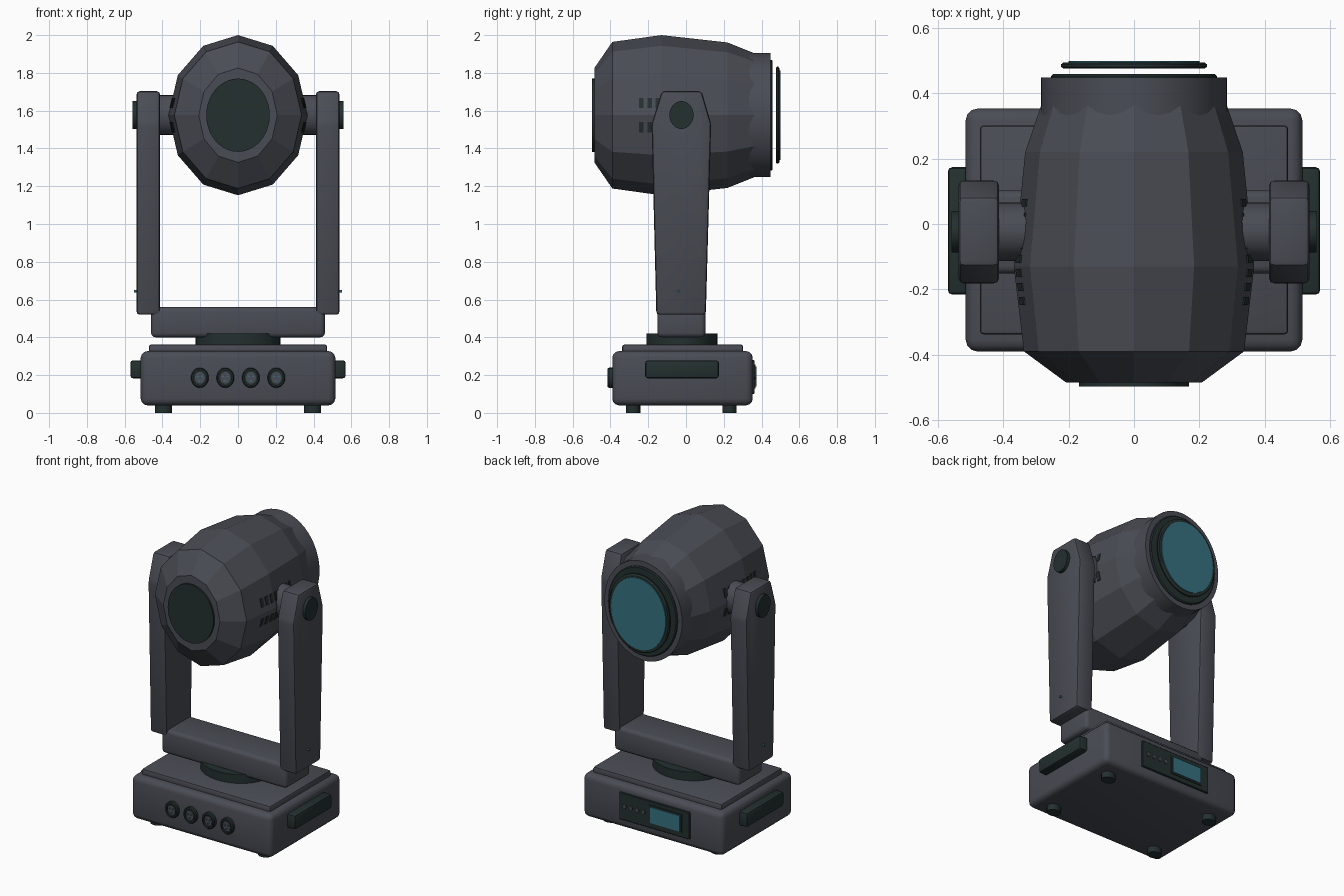
import bpy, bmesh, math
from mathutils import Vector

if "Cube" in bpy.data.objects:
    bpy.data.objects.remove(bpy.data.objects["Cube"])


def material(name, rgb):
    m = bpy.data.materials.new(name)
    m.diffuse_color = (*rgb, 1)
    m.use_nodes = True
    m.node_tree.nodes["Principled BSDF"].inputs["Base Color"].default_value = m.diffuse_color
    return m


GREY = material("slate_grey", (0.068, 0.073, 0.090))
DARK = material("green_black", (0.017, 0.029, 0.028))
TEAL = material("teal_glass", (0.036, 0.165, 0.215))


def finish(bm, name, mat, smooth=True):
    bmesh.ops.recalc_face_normals(bm, faces=bm.faces)
    mesh = bpy.data.meshes.new(name)
    bm.to_mesh(mesh)
    bm.free()
    mesh.materials.append(mat)
    ob = bpy.data.objects.new(name, mesh)
    bpy.context.collection.objects.link(ob)
    if smooth:
        bpy.ops.object.select_all(action='DESELECT')
        ob.select_set(True)
        bpy.context.view_layer.objects.active = ob
        bpy.ops.object.shade_smooth_by_angle(angle=math.radians(29))
    return ob


def bevel(bm, width, segments):
    if width:
        bmesh.ops.bevel(bm, geom=bm.edges[:], offset=width, segments=segments,
                        profile=0.5, affect='EDGES')


def box(name, xs, ys, zs, mat, width=0.0, segments=3):
    """Box given by its extents, with rounded edges."""
    bm = bmesh.new()
    bmesh.ops.create_cube(bm, size=1)
    for v in bm.verts:
        v.co = Vector([(r[0] + r[1]) / 2 + c * (r[1] - r[0])
                       for c, r in zip(v.co, (xs, ys, zs))])
    bevel(bm, width, segments)
    return finish(bm, name, mat)


def lathe(name, axis, centre, stations, mat, n=32, smooth=True, closed=False):
    """Oval rings (position, radius a, radius b) joined along an axis."""
    bm = bmesh.new()
    rings = []
    for t, ra, rb in stations:
        ring = []
        for k in range(n):
            w = 2 * math.pi * k / n
            a, b = ra * math.cos(w), rb * math.sin(w)
            p = {'x': (t, a, b), 'y': (a, t, b), 'z': (a, b, t)}[axis]
            ring.append(bm.verts.new(Vector(p) + Vector(centre)))
        rings.append(ring)
    pairs = list(zip(rings, rings[1:]))
    if closed:
        pairs.append((rings[-1], rings[0]))
    else:
        bm.faces.new(rings[0])
        bm.faces.new(rings[-1])
    for r, q in pairs:
        for k in range(n):
            j = (k + 1) % n
            bm.faces.new((r[k], r[j], q[j], q[k]))
    return finish(bm, name, mat, smooth)


# Base with stepped lid, feet and side handles
box("base", (-0.515, 0.515), (-0.39, 0.353), (0.04, 0.327), GREY, 0.035)
box("base_lid", (-0.472, 0.472), (-0.338, 0.302), (0.31, 0.362), GREY, 0.012, 2)
for sx in (-1, 1):
    for y in (-0.28, 0.23):
        lathe("foot", 'z', (sx * 0.395, y, 0),
              [(0, 0.045, 0.038), (0.05, 0.045, 0.038)], DARK, 20)
    box("side_handle", sorted((sx * 0.49, sx * 0.57)), (-0.216, 0.174),
        (0.183, 0.278), DARK, 0.014, 2)

# Front sockets with three pins each
for i in range(4):
    c = (-0.202 + i * 0.135, 0, 0.186)
    lathe("socket", 'y', c, [(-0.38, 0.040, 0.046), (-0.403, 0.040, 0.046)], DARK, 20)
    lathe("socket_rim", 'y', c, [(-0.38, 0.047, 0.053), (-0.408, 0.047, 0.053),
          (-0.415, 0.042, 0.048), (-0.415, 0.034, 0.039), (-0.38, 0.034, 0.039)],
          DARK, 24, closed=True)
    lathe("socket_core", 'y', c, [(-0.39, 0.027, 0.031), (-0.409, 0.027, 0.031)], GREY, 16)
    for k in range(3):
        w = math.radians(30 + 120 * k)
        p = (c[0] + 0.014 * math.cos(w), 0, c[2] + 0.016 * math.sin(w))
        lathe("socket_pin", 'y', p, [(-0.40, 0.005, 0.005), (-0.416, 0.005, 0.005)], TEAL, 8)

# Rear control panel
box("control_panel", (-0.28, 0.238), (0.34, 0.363), (0.10, 0.28), DARK, 0.004, 1)
box("screen_frame", (-0.224, 0.014), (0.355, 0.368), (0.13, 0.255), DARK)
box("screen", (-0.214, 0.004), (0.36, 0.374), (0.14, 0.245), TEAL)
for i in range(4):
    lathe("panel_button", 'y', (0.195 - i * 0.046, 0, 0.195),
          [(0.355, 0.013, 0.015), (0.37, 0.013, 0.015)], GREY, 12)

# Turntable and yoke
lathe("turntable", 'z', (0, -0.022, 0),
      [(0.35, 0.225, 0.188), (0.42, 0.225, 0.188)], DARK, 40)
box("yoke_beam", (-0.46, 0.46), (-0.152, 0.103), (0.40, 0.56), GREY, 0.024)
ARM = [(-0.157, 0.52), (0.105, 0.52), (0.133, 1.53), (0.083, 1.703),
       (-0.128, 1.703), (-0.182, 1.53)]
for sx in (-1, 1):
    bm = bmesh.new()
    inner = [bm.verts.new((sx * 0.413, y, z)) for y, z in ARM]
    outer = [bm.verts.new((sx * 0.537, y, z)) for y, z in ARM]
    bm.faces.new(inner)
    bm.faces.new(outer)
    for k in range(len(ARM)):
        j = (k + 1) % len(ARM)
        bm.faces.new((inner[k], inner[j], outer[j], outer[k]))
    bmesh.ops.recalc_face_normals(bm, faces=bm.faces)
    bevel(bm, 0.016, 2)
    finish(bm, "yoke_arm", GREY)
    # Pivot hub, outer cap and indicator light
    pivot = (0, -0.024, 1.577)
    lathe("pivot_hub", 'x', pivot, [(sx * 0.28, 0.09, 0.105), (sx * 0.42, 0.09, 0.105)], GREY)
    lathe("pivot_cap", 'x', pivot, [(sx * 0.52, 0.064, 0.074), (sx * 0.558, 0.064, 0.074)],
          DARK, 28)
    lathe("indicator_light", 'x', (0, -0.04, 0.645),
          [(sx * 0.53, 0.006, 0.007), (sx * 0.55, 0.006, 0.007)], TEAL, 10)

# Faceted head shell
HEAD = (0, 0, 1.576)
SHELL = [(-0.485, 0.208, 0.25), (-0.39, 0.337, 0.388), (-0.13, 0.368, 0.424),
         (0.22, 0.333, 0.385), (0.42, 0.265, 0.305)]
lathe("head_shell", 'y', HEAD, SHELL, GREY, 12, smooth=False)
lathe("head_end_plate", 'y', HEAD, [(-0.47, 0.168, 0.194), (-0.497, 0.168, 0.194)], DARK, 40)

# Front barrel, gasket and lens
lathe("lens_barrel", 'y', HEAD, [(0.30, 0.285, 0.328), (0.448, 0.285, 0.328)], GREY, 48)
lathe("barrel_gasket", 'y', HEAD, [(0.44, 0.254, 0.293), (0.453, 0.254, 0.293),
      (0.459, 0.248, 0.287)], DARK, 48)
lathe("lens_ring", 'y', HEAD, [(0.476, 0.216, 0.249), (0.481, 0.223, 0.257),
      (0.489, 0.223, 0.257), (0.494, 0.216, 0.249)], DARK, 48)
lathe("lens", 'y', HEAD, [(0.485, 0.200, 0.236), (0.499, 0.200, 0.236)], TEAL, 48)

# Cooling slots: thin plates lying on the side facets
def shell_radius(y):
    for (y0, r0, _), (y1, r1, _) in zip(SHELL, SHELL[1:]):
        if y0 <= y <= y1:
            return r0 + (r1 - r0) * (y - y0) / (y1 - y0)


for sx in (-1, 1):
    for sz in (-1, 1):
        for i in range(8):
            y = -0.236 + i * 0.043
            bm = bmesh.new()
            bmesh.ops.create_cube(bm, size=1)
            for v in bm.verts:
                py, dz = y + v.co.y * 0.024, 0.064 + v.co.z * 0.054
                x = shell_radius(py) - dz * 0.232 + v.co.x * 0.009
                v.co = (sx * x, py, HEAD[2] + sz * dz)
            finish(bm, "cooling_slot", DARK, smooth=False)
